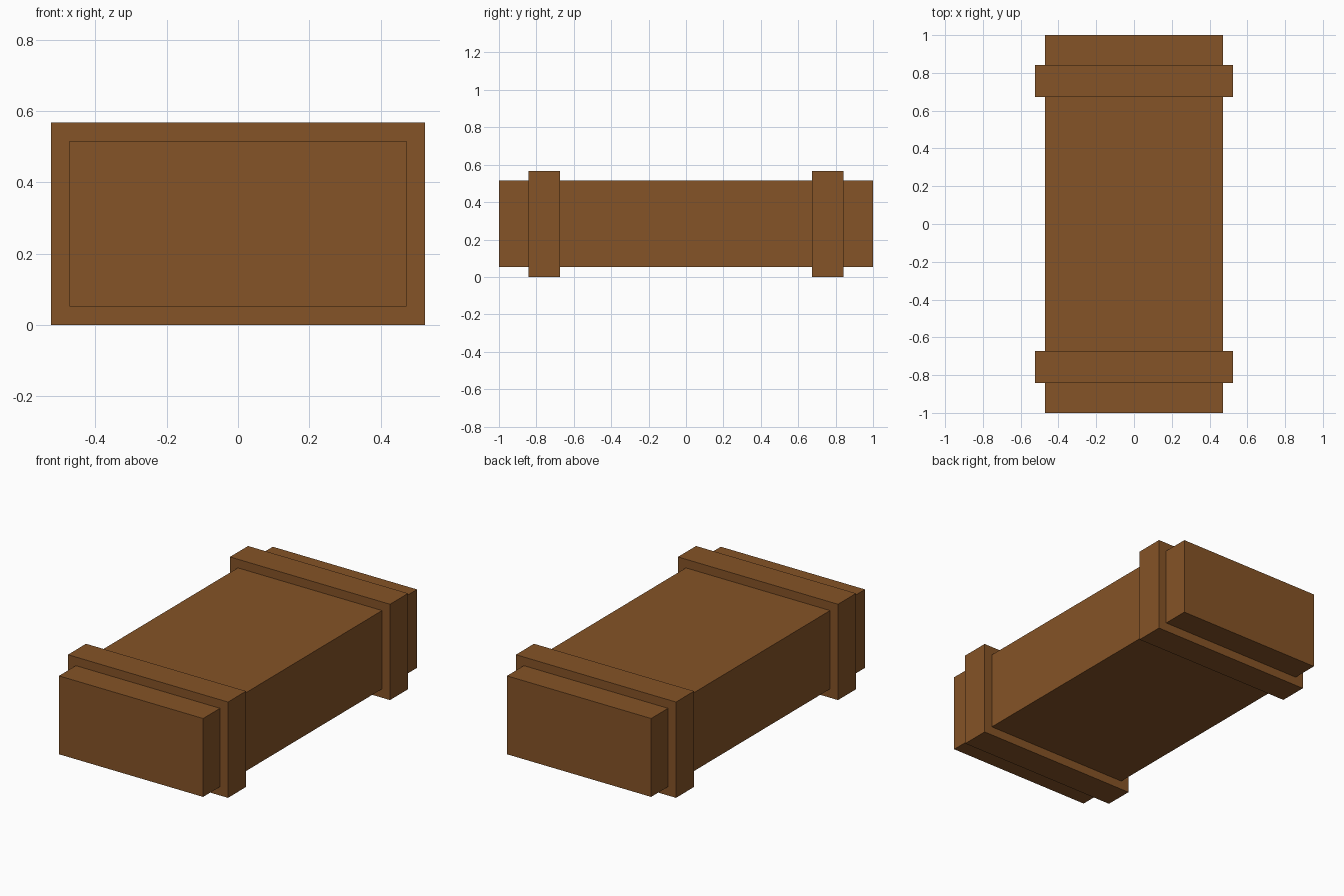
import bpy

if "Cube" in bpy.data.objects:
    bpy.data.objects.remove(bpy.data.objects["Cube"])

wood = bpy.data.materials.new("brown wood")
wood.diffuse_color = (0.235, 0.087, 0.020, 1.0)
wood.use_nodes = True
wood.node_tree.nodes["Principled BSDF"].inputs["Base Color"].default_value = wood.diffuse_color


def box(name, y0, y1, half_width, z0, z1):
    """Flat-sided box centred on x = 0."""
    bpy.ops.mesh.primitive_cube_add(size=1, location=(0, (y0 + y1) / 2, (z0 + z1) / 2))
    ob = bpy.context.object
    ob.name = name
    ob.scale = (2 * half_width, y1 - y0, z1 - z0)
    bpy.ops.object.transform_apply(location=False, rotation=False, scale=True)
    ob.data.materials.append(wood)
    return ob


# Long main block, raised on its two bands
box("crate_body", -1.0, 1.0, 0.472, 0.052, 0.516)

# Raised bands wrapping the block near each end
box("front_band", -0.842, -0.673, 0.524, 0.0, 0.567)
box("back_band", 0.673, 0.842, 0.524, 0.0, 0.567)
